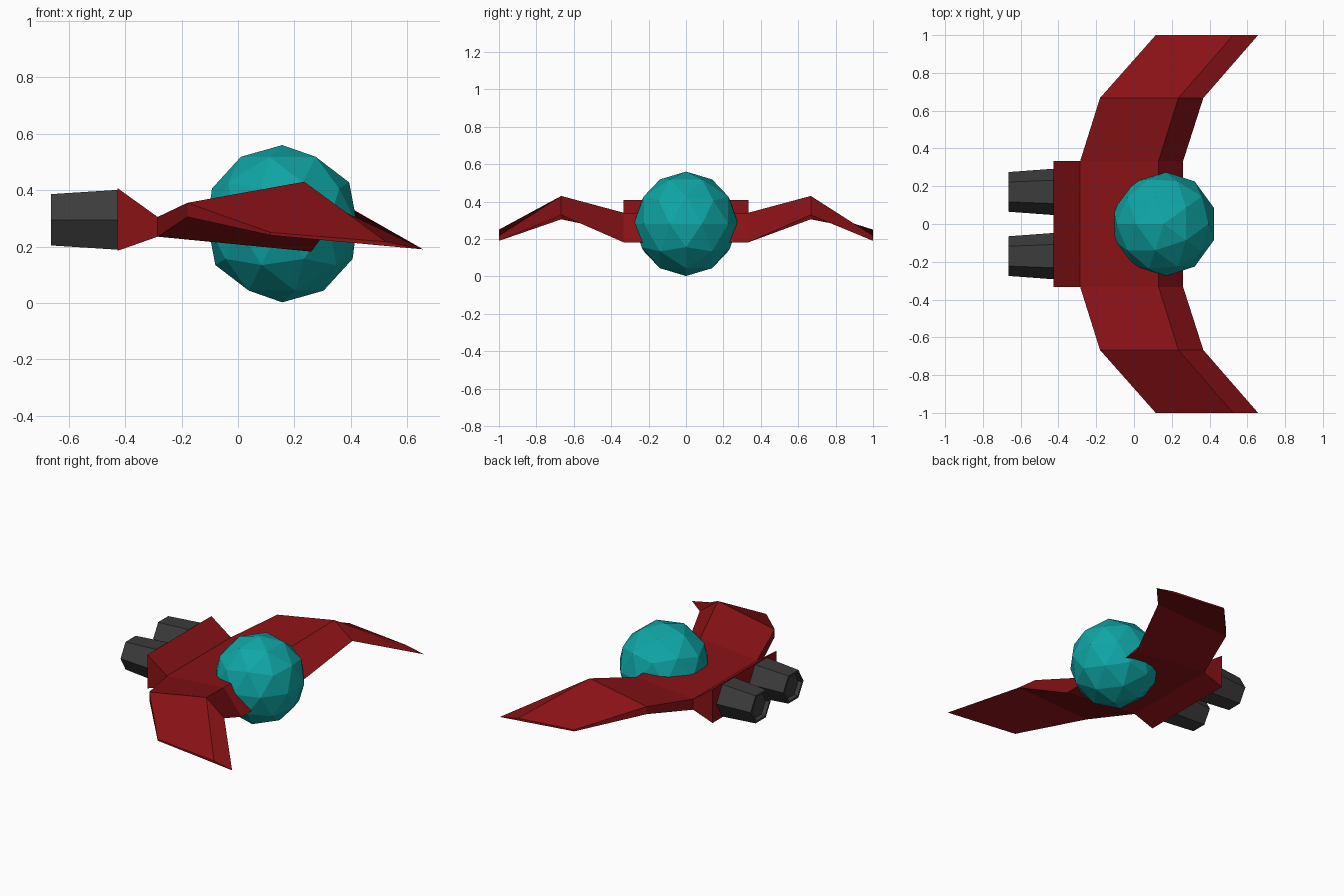
import bpy, bmesh, math
from mathutils import Matrix

if "Cube" in bpy.data.objects:
    bpy.data.objects.remove(bpy.data.objects["Cube"])


def material(name, rgb):
    m = bpy.data.materials.new(name)
    m.diffuse_color = (*rgb, 1)
    m.use_nodes = True
    m.node_tree.nodes["Principled BSDF"].inputs["Base Color"].default_value = m.diffuse_color
    return m


RED = material("hull_red", (0.25, 0.006, 0.008))
TEAL = material("cockpit_teal", (0.005, 0.38, 0.38))
DARK = material("engine_dark", (0.045, 0.045, 0.045))


def finish(name, bm, mat):
    bmesh.ops.recalc_face_normals(bm, faces=bm.faces[:])
    me = bpy.data.meshes.new(name)
    bm.to_mesh(me)
    bm.free()
    me.materials.append(mat)
    ob = bpy.data.objects.new(name, me)
    bpy.context.collection.objects.link(ob)
    return ob


def loft(name, sections, mat):
    """Bridge equal-length rings of points and cap both ends."""
    bm = bmesh.new()
    rings = [[bm.verts.new(p) for p in s] for s in sections]
    n = len(rings[0])
    for a, b in zip(rings, rings[1:]):
        for i in range(n):
            j = (i + 1) % n
            bm.faces.new((a[i], a[j], b[j], b[i]))
    bm.faces.new(rings[0])
    bm.faces.new(rings[-1])
    return finish(name, bm, mat)


# Swept wing: (x, z) of back top, ridge, leading edge, back bottom per station
root = [(-0.285, 0.305), (0.13, 0.34), (0.26, 0.182), (-0.285, 0.235)]
knee = [(-0.18, 0.355), (0.235, 0.43), (0.367, 0.328), (-0.18, 0.305)]
tip = [(0.115, 0.25), (0.525, 0.217), (0.657, 0.19), (0.115, 0.24)]
half = [(0.333, root), (0.667, knee), (1.0, tip)]
stations = [(-y, p) for y, p in reversed(half)] + half
loft("wing", [[(x, y, z) for x, z in p] for y, p in stations], RED)

# Flared engine mount behind the wing
mount = [(-0.285, 0.305), (-0.285, 0.235), (-0.427, 0.185), (-0.427, 0.407)]
loft("engine_mount", [[(x, y, z) for x, z in mount] for y in (-0.333, 0.333)], RED)

# Faceted cockpit ball
bm = bmesh.new()
bmesh.ops.create_icosphere(bm, subdivisions=2, radius=0.279,
                           matrix=Matrix.Translation((0.157, 0, 0.281)) @ Matrix.Rotation(math.pi, 4, 'Z'))
finish("cockpit", bm, TEAL)


# Hexagonal tapered engines with a shallow recessed nozzle
def hexagon(x, y, r):
    return [(x, y + r * math.cos(math.tau * i / 6), 0.295 + r * math.sin(math.tau * i / 6))
            for i in range(6)]


for side, y in (("left", 0.17), ("right", -0.17)):
    steps = [(-0.42, 0.123), (-0.664, 0.105), (-0.664, 0.09), (-0.64, 0.085)]
    loft("engine_" + side, [hexagon(x, y, r) for x, r in steps], DARK)
